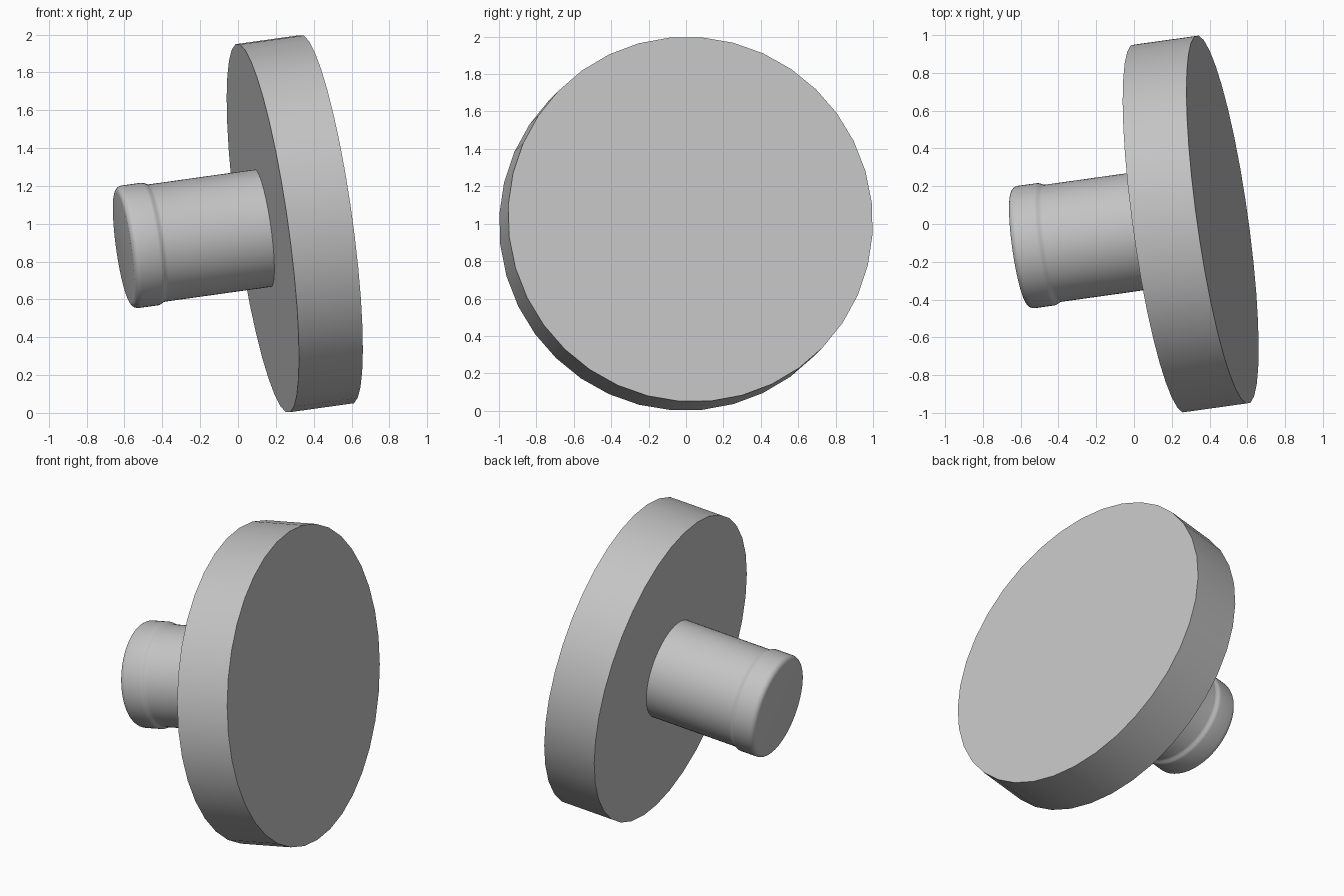
import bpy
from math import radians, sin, cos, tau
from mathutils import Vector, Matrix

cube = bpy.data.objects.get("Cube")
if cube:
    bpy.data.objects.remove(cube, do_unlink=True)

# Material
grey = bpy.data.materials.new("light grey")
grey.use_nodes = True
colour = (0.55, 0.55, 0.55, 1)
grey.diffuse_color = colour
grey.node_tree.nodes["Principled BSDF"].inputs["Base Color"].default_value = colour

# Tilted frame shared by both parts: its z runs along the axis of the knob
axis = Vector((1, 0.14, 0.14)).normalized()
side = Vector((0, 1, 0))
side = (side - axis * side.dot(axis)).normalized()
up = axis.cross(side)
frame = Matrix.Translation((0.3, 0, 1)) @ Matrix((side, up, axis)).transposed().to_4x4()


def lathe(name, profile, segments, phase=0):
    """Turn (radius, height) points into a closed solid with flat end caps."""
    verts, faces = [], []
    for radius, height in profile:
        for i in range(segments):
            t = tau * i / segments + phase
            verts.append(frame @ Vector((radius * cos(t), radius * sin(t), height)))
    for ring in range(len(profile) - 1):
        a, b = ring * segments, (ring + 1) * segments
        for i in range(segments):
            j = (i + 1) % segments
            faces.append((a + i, a + j, b + j, b + i))
    faces.append(tuple(reversed(range(segments))))
    faces.append(tuple(range(len(verts) - segments, len(verts))))
    mesh = bpy.data.meshes.new(name)
    mesh.from_pydata(verts, [], faces)
    mesh.materials.append(grey)
    obj = bpy.data.objects.new(name, mesh)
    bpy.context.collection.objects.link(obj)
    bpy.ops.object.select_all(action="DESELECT")
    obj.select_set(True)
    bpy.context.view_layer.objects.active = obj
    bpy.ops.object.shade_smooth_by_angle(angle=radians(35))
    return obj


# Wide disc
half = 0.172
lathe("disc", [(0.985, -half), (0.985, half)], 36, radians(6.5))

# Stem with a rounded end, a raised collar and a soft step down to the shaft
end = -half - 0.75
fillet = 0.035
collar, shaft = 0.327, 0.313
profile = [(collar - fillet * (1 - sin(t)), end + fillet * (1 - cos(t)))
           for t in (radians(15 * k) for k in range(7))]
for k in range(7):
    s = k / 6
    profile.append((shaft + (collar - shaft) * (1 + cos(s * tau / 2)) / 2, end + 0.14 + 0.04 * s))
profile.append((shaft, -half + 0.01))
lathe("stem", profile, 64)
